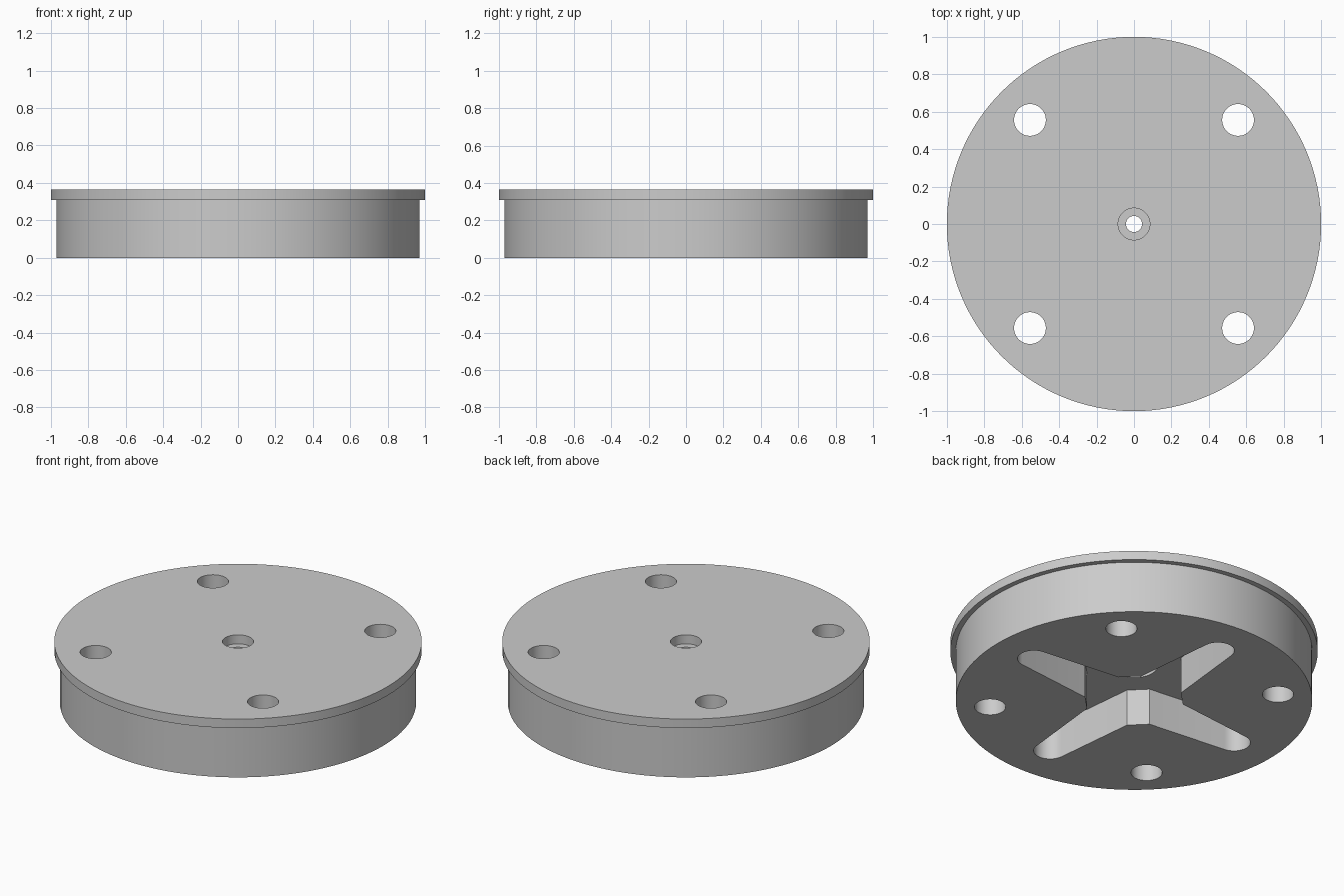
import bpy, bmesh
from math import cos, sin, radians, tau

if "Cube" in bpy.data.objects:
    bpy.data.objects.remove(bpy.data.objects["Cube"], do_unlink=True)

GREY = (0.6, 0.6, 0.6, 1)
grey = bpy.data.materials.new("plain grey")
grey.use_nodes = True
grey.diffuse_color = GREY
grey.node_tree.nodes["Principled BSDF"].inputs["Base Color"].default_value = GREY


def circle(radius, sides, x=0, y=0):
    return [(x + radius * cos(tau * i / sides), y + radius * sin(tau * i / sides))
            for i in range(sides)]


def stack(name, layers):
    """Closed solid through a stack of (outline, height) layers."""
    bm = bmesh.new()
    rings = [[bm.verts.new((x, y, z)) for x, y in outline] for outline, z in layers]
    for low, high in zip(rings, rings[1:]):
        for i in range(len(low)):
            bm.faces.new((low[i - 1], low[i], high[i], high[i - 1]))
    bm.faces.new(rings[0][::-1])
    bm.faces.new(rings[-1])
    bmesh.ops.recalc_face_normals(bm, faces=bm.faces)
    mesh = bpy.data.meshes.new(name)
    bm.to_mesh(mesh)
    bm.free()
    mesh.materials.append(grey)
    obj = bpy.data.objects.new(name, mesh)
    bpy.context.collection.objects.link(obj)
    return obj


def cut(target, outline, bottom, top):
    """Subtract a straight prism from the target."""
    cutter = stack("cutter", [(outline, bottom), (outline, top)])
    cutter.hide_render = True
    mod = target.modifiers.new("cut", "BOOLEAN")
    mod.operation, mod.solver, mod.object = "DIFFERENCE", "EXACT", cutter
    bpy.context.view_layer.objects.active = target
    bpy.ops.object.modifier_apply(modifier=mod.name)
    bpy.data.objects.remove(cutter, do_unlink=True)


# Drum with a thin overhanging flange on top
RIM, TOP = 0.31, 0.364
drum, flange = circle(0.97, 128), circle(1, 128)
disc = stack("flanged_disc", [(drum, 0), (drum, RIM), (flange, RIM), (flange, TOP)])

# Four through holes on the diagonals
for sx in (-1, 1):
    for sy in (-1, 1):
        cut(disc, circle(0.085, 40, sx * 0.556, sy * 0.556), -0.1, 0.5)

# Cross-shaped pocket underneath: tapered arms with round ends
arm = [(0.229, -0.141)]
arm += [(0.71 + 0.09 * cos(radians(a)), 0.09 * sin(radians(a))) for a in range(-84, 85, 12)]
arm += [(0.229, 0.141)]
cross = []
for c, s in ((1, 0), (0, 1), (-1, 0), (0, -1)):
    cross += [(x * c - y * s, x * s + y * c) for x, y in arm]
cut(disc, cross, -0.1, 0.22)

# Centre: bore above the pocket, screw hole and counterbore from the top
cut(disc, circle(0.13, 48), 0.1, 0.275)
cut(disc, circle(0.043, 32), 0.1, 0.5)
cut(disc, circle(0.085, 40), RIM, 0.5)

# Smooth round walls, crisp edges
bpy.ops.object.select_all(action="DESELECT")
disc.select_set(True)
bpy.context.view_layer.objects.active = disc
bpy.ops.object.shade_smooth_by_angle(angle=radians(30))
